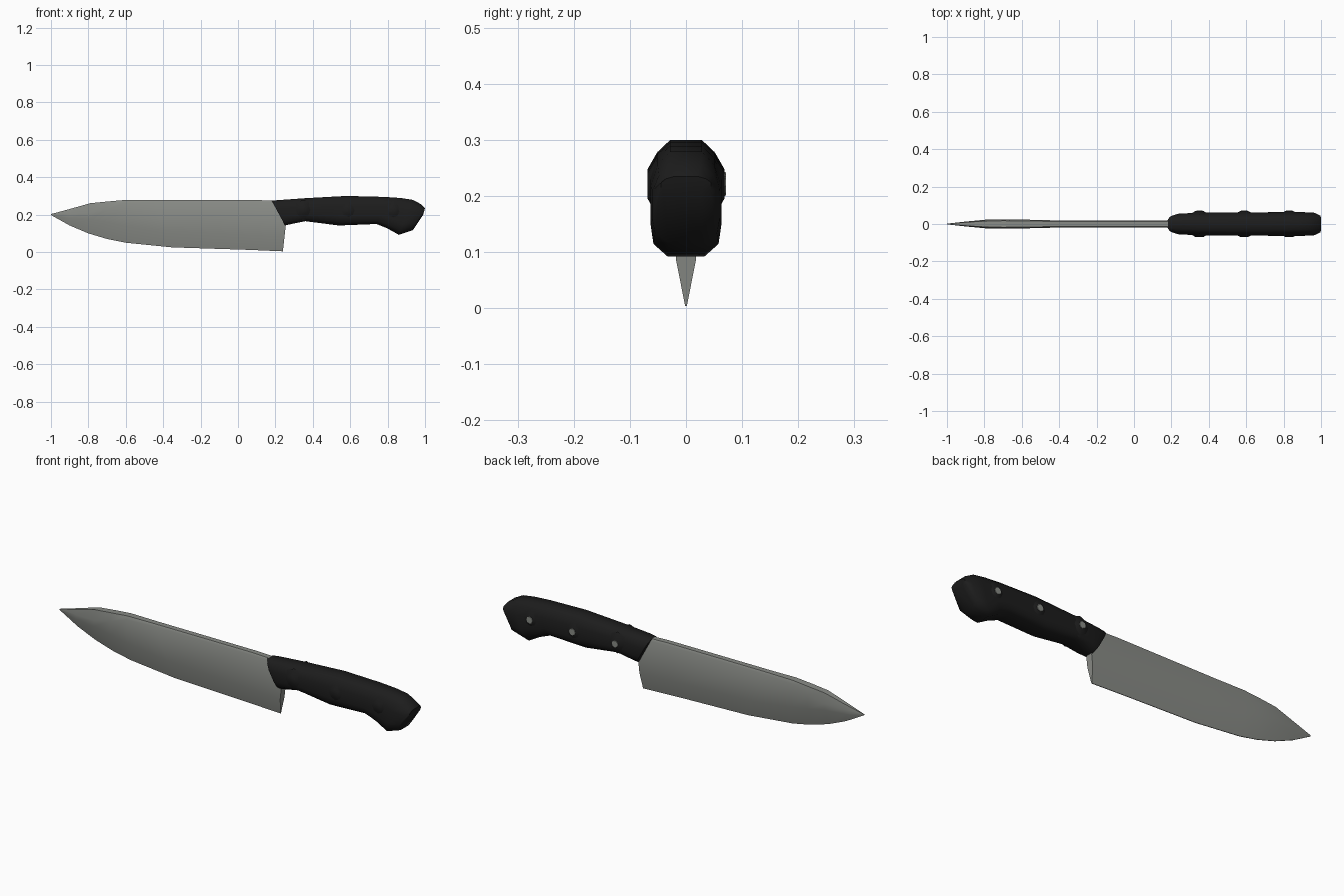
import bpy, bmesh
from math import radians
from mathutils import Matrix, Vector

if "Cube" in bpy.data.objects:
    bpy.data.objects.remove(bpy.data.objects["Cube"], do_unlink=True)


def material(name, colour):
    m = bpy.data.materials.new(name)
    m.use_nodes = True
    m.diffuse_color = (*colour, 1)
    bsdf = m.node_tree.nodes["Principled BSDF"]
    bsdf.inputs["Base Color"].default_value = (*colour, 1)
    bsdf.inputs["Roughness"].default_value = 0.5
    return m


steel = material("steel grey", (0.25, 0.26, 0.24))
black = material("handle black", (0.012, 0.012, 0.012))


def finish(name, bm, mat, angle):
    bmesh.ops.recalc_face_normals(bm, faces=bm.faces)
    mesh = bpy.data.meshes.new(name)
    bm.to_mesh(mesh)
    bm.free()
    ob = bpy.data.objects.new(name, mesh)
    bpy.context.collection.objects.link(ob)
    mesh.materials.append(mat)
    bpy.ops.object.select_all(action="DESELECT")
    ob.select_set(True)
    bpy.context.view_layer.objects.active = ob
    bpy.ops.object.shade_smooth_by_angle(angle=radians(angle))
    return ob


def section(top, bottom, half):
    """Mirrored ring between two outline points; half = (fraction down, half width)."""
    top, bottom = Vector((top[0], 0, top[1])), Vector((bottom[0], 0, bottom[1]))
    right = [top.lerp(bottom, t) + Vector((0, w, 0)) for t, w in half]
    return right + [Vector((p.x, -p.y, p.z)) for p in reversed(right)]


def loft(name, rings, mat, angle):
    bm = bmesh.new()
    loops = [[bm.verts.new(p) for p in ring] for ring in rings]
    n = len(loops[0])
    for a, b in zip(loops, loops[1:]):
        for i in range(n):
            j = (i + 1) % n
            bm.faces.new((a[i], a[j], b[j], b[i]))
    bm.faces.new(loops[0])
    bm.faces.new(loops[-1])
    return finish(name, bm, mat, angle)


# Blade: top point, bottom point, half width, shoulder and grind line fractions
blade = [
    ((-1.0, .203), (-1.0, .198), .002, .3, .6),
    ((-.90, .230), (-.90, .142), .013, .3, .55),
    ((-.79, .261), (-.80, .100), .023, .32, .52),
    ((-.70, .270), (-.70, .070), .025, .2, .55),
    ((-.61, .278), (-.60, .050), .024, .07, .6),
    ((-.45, .278), (-.35, .025), .020, .04, .66),
    ((.10, .278), (.05, .012), .019, .04, .7),
    ((.27, .272), (.24, .004), .019, .04, .7),
]
loft("blade", [section(t, b, [(0, w * .7), (s, w), (g, w * .92), (1, .0015)])
               for t, b, w, s, g in blade], steel, 35)

# Handle: top point, bottom point, half width
handle = [
    ((.18, .275), (.252, .142), .045),
    ((.22, .278), (.285, .150), .056),
    ((.36, .288), (.36, .165), .060),
    ((.58, .300), (.54, .142), .062),
    ((.78, .295), (.74, .150), .063),
    ((.87, .289), (.80, .126), .063),
    ((.935, .279), (.86, .092), .063),
    ((.98, .255), (.935, .117), .060),
    ((1.0, .235), (.99, .200), .045),
]
shape = [(0, .45), (.13, .8), (.33, 1), (.7, 1), (.88, .92), (1, .52)]
loft("handle", [section(t, b, [(f, w * k) for f, k in shape])
                for t, b, w in handle], black, 50)


def disc(name, x, z, side, start, end, r1, r2, mat):
    """Tapered disc lying against one side of the handle."""
    bm = bmesh.new()
    place = (Matrix.Translation((x, side * (start + end) / 2, z))
             @ Matrix.Rotation(radians(-90 * side), 4, "X"))
    bmesh.ops.create_cone(bm, cap_ends=True, segments=8, radius1=r1, radius2=r2,
                          depth=end - start, matrix=place)
    finish(name, bm, mat, 40)


# Raised pads on both sides, with steel rivets on the back
for i, (x, z) in enumerate([(.35, .225), (.59, .222), (.83, .218)], 1):
    for side, label in ((1, "back"), (-1, "front")):
        disc(f"{label}_rivet_pad_{i}", x, z, side, .05, .069, .055, .022, black)
    disc(f"rivet_{i}", x, z, 1, .066, .071, .019, .017, steel)
